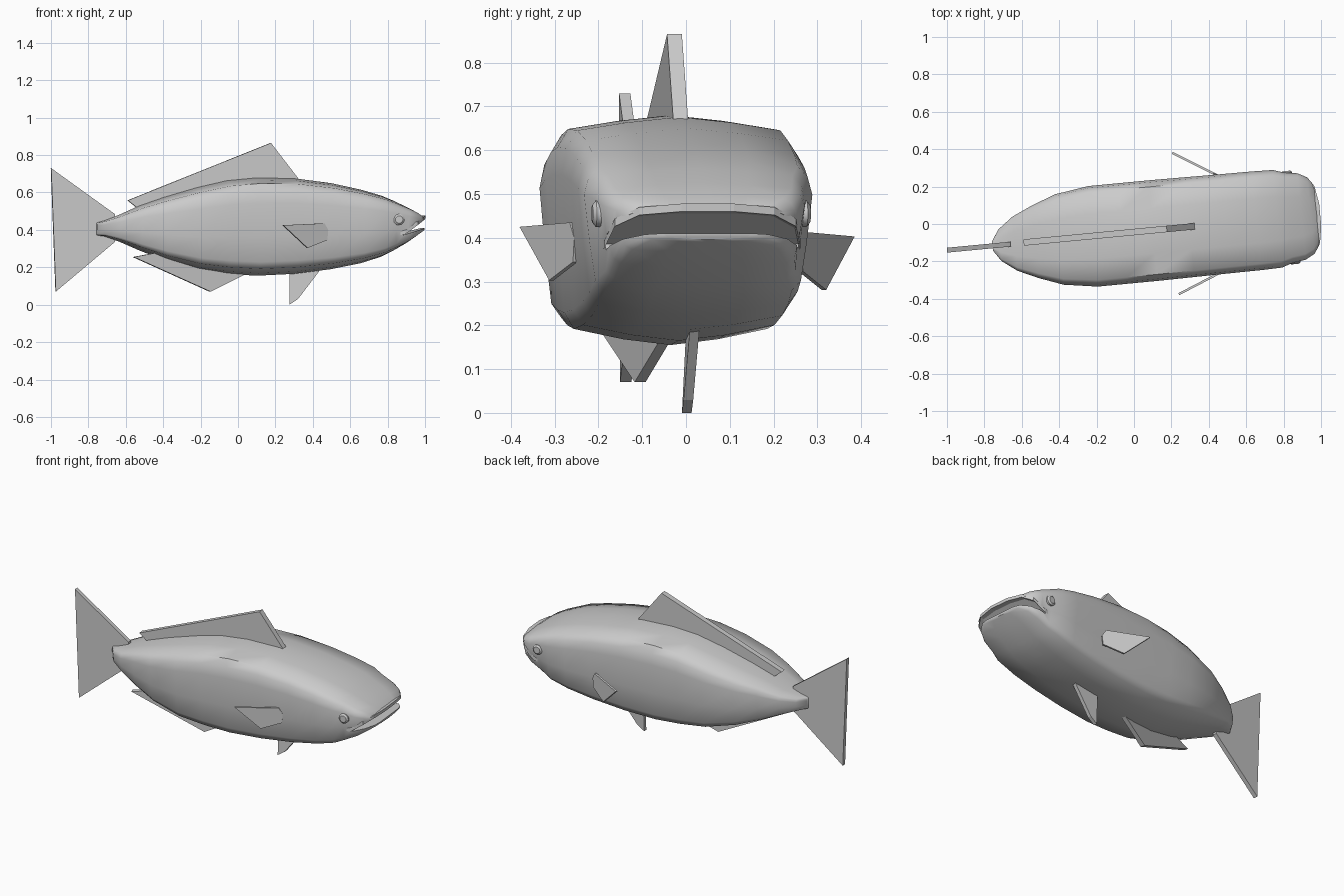
import bpy, bmesh, math
from mathutils import Vector

if "Cube" in bpy.data.objects:
    bpy.data.objects.remove(bpy.data.objects["Cube"], do_unlink=True)

grey = bpy.data.materials.new("fish grey")
grey.use_nodes = True
grey.diffuse_color = (0.6, 0.6, 0.6, 1)
grey.node_tree.nodes["Principled BSDF"].inputs["Base Color"].default_value = (0.6, 0.6, 0.6, 1)

YAW = math.atan(0.095)      # the fish swims slightly turned
SHIFT = -0.045


def add_object(name, bm):
    bmesh.ops.recalc_face_normals(bm, faces=bm.faces)
    mesh = bpy.data.meshes.new(name)
    bm.to_mesh(mesh)
    bm.free()
    mesh.materials.append(grey)
    obj = bpy.data.objects.new(name, mesh)
    bpy.context.collection.objects.link(obj)
    return obj


def turn(obj):
    obj.rotation_euler.z = YAW
    obj.location.y = SHIFT


def activate(obj):
    bpy.ops.object.select_all(action="DESELECT")
    obj.select_set(True)
    bpy.context.view_layer.objects.active = obj


def loft(name, rings):
    bm = bmesh.new()
    loops = [[bm.verts.new(p) for p in ring] for ring in rings]
    n = len(loops[0])
    for a, b in zip(loops, loops[1:]):
        for i in range(n):
            j = (i + 1) % n
            bm.faces.new((a[i], a[j], b[j], b[i]))
    bm.faces.new(loops[0])
    bm.faces.new(loops[-1])
    return add_object(name, bm)


def plate(name, outline, thickness, x0=0, y0=SHIFT, slope=0.095, lean=0):
    """Vertical plate from an x-z outline, following the line y0 + slope * (x - x0)."""
    normal = Vector((-slope, 1, 0)).normalized() * thickness / 2
    mid = [Vector((x, y0 + slope * (x - x0) + lean * z, z)) for x, z in outline]
    return loft(name, [[p - normal for p in mid], [p + normal for p in mid]])


# Body: stations of x, bottom, top, half width
stations = [
    (-0.76, 0.37, 0.44, 0.025), (-0.72, 0.365, 0.45, 0.085), (-0.64, 0.338, 0.48, 0.145),
    (-0.53, 0.29, 0.53, 0.195), (-0.4, 0.24, 0.575, 0.243), (-0.22, 0.188, 0.628, 0.27),
    (-0.06, 0.165, 0.665, 0.27), (0.1, 0.155, 0.68, 0.27), (0.3, 0.165, 0.676, 0.268),
    (0.5, 0.19, 0.65, 0.266), (0.66, 0.222, 0.615, 0.265), (0.77, 0.257, 0.583, 0.262),
    (0.83, 0.287, 0.558, 0.242), (0.9, 0.328, 0.525, 0.232), (0.95, 0.364, 0.498, 0.205),
    (0.985, 0.39, 0.473, 0.155), (0.993, 0.396, 0.466, 0.11)]
section = [(0.45, 0.975), (0.87, 0.94), (0.96, 0.86), (1, 0.74), (0.95, 0.4),
           (0.9, 0.14), (0.82, 0.07), (0.4, 0.025)]
section = [(0, 1)] + section + [(0, 0)] + [(-w, h) for w, h in reversed(section)]
body = loft("body", [[(x, w * s, lo + (hi - lo) * t) for s, t in section]
                     for x, lo, hi, w in stations])

# Mouth: wedge cut through the snout
wedge = [(0.865, 0.372), (1.06, 0.43), (1.06, 0.51), (0.862, 0.386)]
cutter = loft("mouth_cutter", [[(x, y, z) for x, z in wedge] for y in (-0.4, 0.4)])
cutter.hide_render = True
activate(body)
mod = body.modifiers.new("mouth", "BOOLEAN")
mod.operation = "DIFFERENCE"
mod.solver = "EXACT"
mod.object = cutter
bpy.ops.object.modifier_apply(modifier=mod.name)
bpy.data.objects.remove(cutter, do_unlink=True)
turn(body)
bpy.ops.object.shade_smooth_by_angle(angle=math.radians(50))

# Upper lip: narrow band around the top of the mouth
path = [(0.872, 0.225, 0.385), (0.94, 0.208, 0.434), (0.978, 0.155, 0.46), (0.994, 0.06, 0.468)]
path += [(x, -y, z) for x, y, z in reversed(path)]
lip = loft("upper_lip", [[(x + dx, y, z + dz) for dx, dz in
                          ((-0.02, -0.012), (0.006, -0.008), (0.006, 0.01), (-0.02, 0.006))]
                         for x, y, z in path])
turn(lip)

# Eyes: short round studs on both sides of the head
for side, label in ((1, "left"), (-1, "right")):
    rings = []
    for y, r in ((0.2, 0.03), (0.242, 0.03), (0.25, 0.02)):
        rings.append([(0.842 + r * math.cos(a), side * y, 0.455 + r * math.sin(a))
                      for a in (math.tau * i / 16 for i in range(16))])
    eye = loft(label + "_eye", rings)
    turn(eye)
    activate(eye)
    bpy.ops.object.shade_smooth_by_angle(angle=math.radians(35))

# Fins along the centre line
plate("tail_fin", [(-1, 0.73), (-0.66, 0.485), (-0.66, 0.335), (-0.975, 0.07)], 0.026)
plate("dorsal_fin", [(-0.59, 0.558), (0.175, 0.865), (0.325, 0.67), (0.3, 0.6), (-0.53, 0.51)],
      0.034, y0=-0.043)
plate("anal_fin", [(-0.56, 0.255), (-0.15, 0.07), (0.03, 0.16), (0, 0.22), (-0.4, 0.285)],
      0.026, x0=-0.15, y0=-0.105, slope=0.3)
plate("pelvic_fin", [(0.275, 0), (0.32, 0.03), (0.45, 0.2), (0.275, 0.2)],
      0.022, x0=0.28, y0=0.002, slope=0.05, lean=0.05)

# Side fins flaring backwards
fin = [(0.24, 0.425), (0.46, 0.435), (0.48, 0.4), (0.475, 0.345), (0.37, 0.303)]
plate("right_pectoral_fin", fin, 0.012, x0=0.24, y0=-0.375, slope=0.52)
plate("left_pectoral_fin", [(x - 0.035, z - 0.022) for x, z in fin], 0.012,
      x0=0.205, y0=0.38, slope=-0.5)
